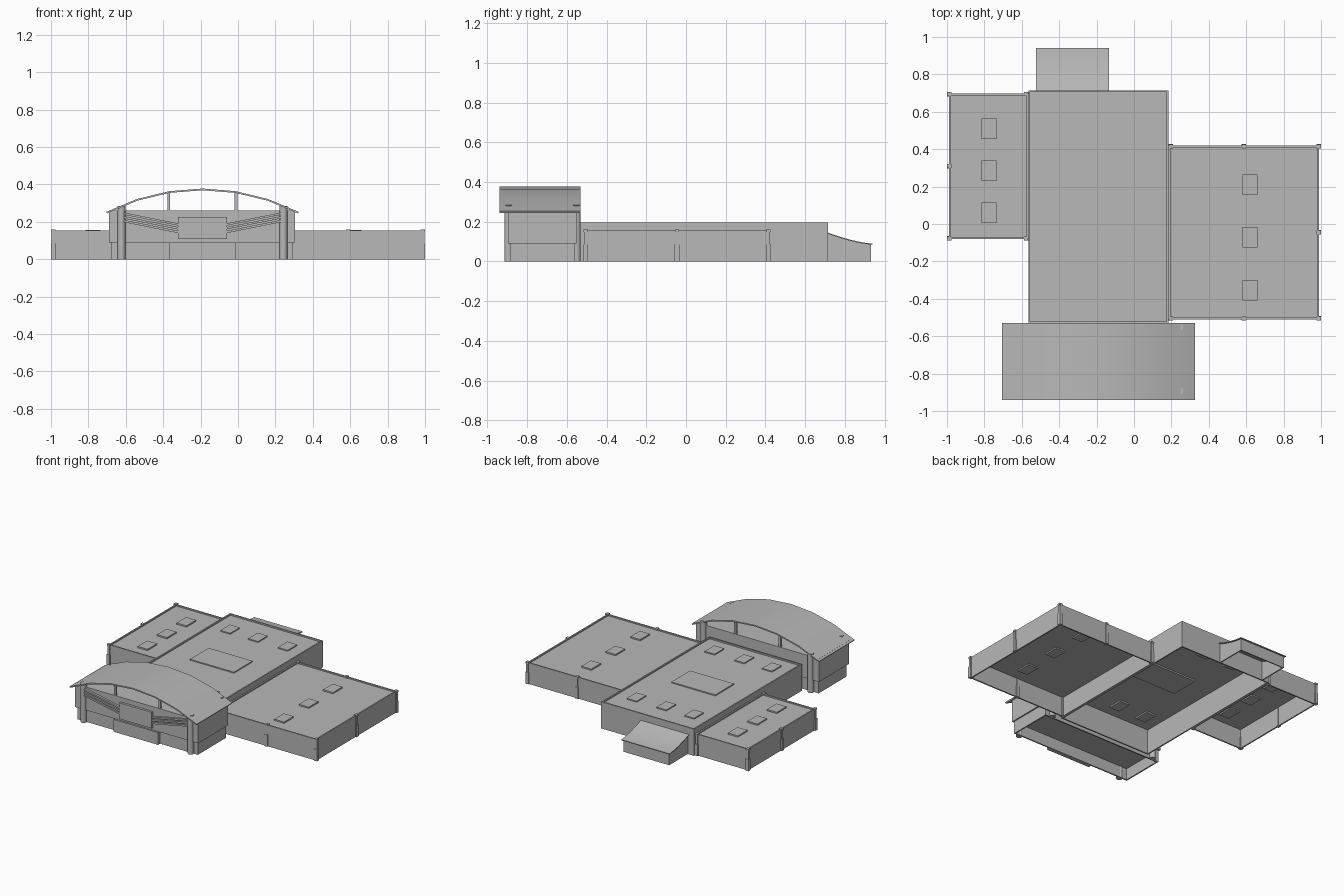
import bpy, bmesh, math
from mathutils import Matrix, Vector

old = bpy.data.objects.get("Cube")
if old:
    bpy.data.objects.remove(old, do_unlink=True)

GREY = (0.48, 0.48, 0.48, 1)
mat = bpy.data.materials.new("plain grey")
mat.use_nodes = True
mat.diffuse_color = GREY
mat.node_tree.nodes["Principled BSDF"].inputs["Base Color"].default_value = GREY


def finish(name, bm, smooth=False):
    bmesh.ops.recalc_face_normals(bm, faces=bm.faces)
    mesh = bpy.data.meshes.new(name)
    bm.to_mesh(mesh)
    bm.free()
    mesh.materials.append(mat)
    ob = bpy.data.objects.new(name, mesh)
    bpy.context.collection.objects.link(ob)
    if smooth:
        bpy.ops.object.select_all(action='DESELECT')
        ob.select_set(True)
        bpy.context.view_layer.objects.active = ob
        bpy.ops.object.shade_smooth_by_angle(angle=math.radians(30))
    return ob


def add_box(bm, x, y, z):
    """Add a box from three (low, high) ranges."""
    spans = (x, y, z)
    mid = Vector([(a + b) / 2 for a, b in spans])
    size = Vector([b - a for a, b in spans])
    bmesh.ops.create_cube(bm, size=1, matrix=Matrix.Translation(mid) @ Matrix.Diagonal(size).to_4x4())


def boxes(name, *items):
    bm = bmesh.new()
    for item in items:
        add_box(bm, *item)
    return finish(name, bm)


def hollow(name, x, y, z, roof, t=0.01):
    """Four walls round a roof deck, open underneath."""
    (x0, x1), (y0, y1) = x, y
    inner = (y0 + t, y1 - t)
    boxes(name, (x, (y0, y0 + t), z), (x, (y1 - t, y1), z),
          ((x0, x0 + t), inner, z), ((x1 - t, x1), inner, z),
          ((x0 + t, x1 - t), inner, (roof - 0.005, roof)))


def around(cx, cy, w, d, z):
    return ((cx - w / 2, cx + w / 2), (cy - d / 2, cy + d / 2), z)


def prism(name, outline, axis, low, high, smooth=False):
    """Extrude an outline along x or y; the outline holds the other axis and z."""
    bm = bmesh.new()
    point = (lambda p: (low, p[0], p[1])) if axis == 'x' else (lambda p: (p[0], low, p[1]))
    face = bm.faces.new([bm.verts.new(point(p)) for p in outline])
    out = bmesh.ops.extrude_face_region(bm, geom=[face])
    move = (high - low, 0, 0) if axis == 'x' else (0, high - low, 0)
    bmesh.ops.translate(bm, vec=move, verts=[v for v in out["geom"] if isinstance(v, bmesh.types.BMVert)])
    return finish(name, bm, smooth)


MID = -0.19  # centre line of the hall and the front block

# Main hall and its two wings
hollow("main_hall", (-0.565, 0.185), (-0.53, 0.715), (0, 0.195), 0.185)
hollow("left_wing", (0.185, 0.99), (-0.51, 0.42), (0, 0.155), 0.146)
hollow("right_wing", (-0.99, -0.565), (-0.08, 0.697), (0, 0.155), 0.146)

# Wing posts: a slim shaft with a cap and a broader foot
def posts(name, places):
    parts = []
    for px, py in places:
        parts += [around(px, py, 0.018, 0.018, (0, 0.15)),
                  around(px, py, 0.022, 0.022, (0.148, 0.16)),
                  around(px, py, 0.024, 0.024, (0, 0.085))]
    boxes(name, *parts)

posts("left_wing_posts", [(x, y) for x in (0.197, 0.588, 0.988) for y in (-0.505, 0.415)] + [(0.988, -0.045)])
posts("right_wing_posts", [(x, y) for x in (-0.988, -0.577) for y in (-0.077, 0.695)] + [(-0.988, 0.31)])

# Skylights
boxes("hall_skylights", *[around(x, y, 0.08, 0.11, (0.17, 0.193))
                          for x in (-0.425, -0.2, 0.04) for y in (-0.385, 0.515)])
boxes("hall_large_skylight", ((-0.37, -0.015), (-0.025, 0.19), (0.17, 0.193)))
boxes("left_wing_skylights", *[around(0.62, y, 0.08, 0.11, (0.132, 0.156)) for y in (-0.355, -0.07, 0.21)])
boxes("right_wing_skylights", *[around(-0.775, y, 0.08, 0.11, (0.132, 0.156)) for y in (0.06, 0.285, 0.51)])

# Rear porch with a sweeping roof
curve = [(0.715 + 0.225 * i / 6, 0.09 + 0.055 * (1 - i / 6) ** 1.5) for i in range(7)]
prism("porch_roof", curve + [(y, z - 0.006) for y, z in reversed(curve)], 'x', -0.525, -0.135, True)
wall = [(0.715, 0)] + [(min(y, 0.93), z - 0.004) for y, z in curve] + [(0.93, 0)]
for side, x in (("right", -0.515), ("left", -0.153)):
    prism("porch_" + side + "_wall", wall, 'x', x, x + 0.008)
boxes("porch_end_wall", ((-0.515, -0.145), (0.922, 0.93), (0, 0.088)))

# Front block: inset base, wider upper storey, entrance and sign panel
hollow("front_block_base", (-0.68, 0.295), (-0.885, -0.56), (0, 0.09), 0.088)
hollow("front_block_upper", (-0.69, 0.305), (-0.895, -0.55), (0.09, 0.26), 0.258)
boxes("entrance", ((-0.37, -0.01), (-0.908, -0.88), (0, 0.09)))
boxes("front_panel", ((-0.32, -0.06), (-0.912, -0.89), (0.108, 0.226)))

# Sloping bars, mirrored about the centre line
for i in range(3):
    top = 0.25 - 0.02 * i
    for side, s in (("left", 1), ("right", -1)):
        bar = [(MID + s * 0.42, top), (MID + s * 0.12, top - 0.06),
               (MID + s * 0.12, top - 0.072), (MID + s * 0.42, top - 0.012)]
        prism(side + "_bar_" + str(i + 1), bar, 'y', -0.91, -0.88)

# Round columns and slim roof struts
bm = bmesh.new()
for x in (MID - 0.433, MID + 0.433):
    for y in (-0.893, -0.551):
        bmesh.ops.create_cone(bm, cap_ends=True, segments=16, radius1=0.021, radius2=0.021,
                              depth=0.285, matrix=Matrix.Translation((x, y, 0.1425)))
finish("columns", bm, True)
boxes("roof_struts", *[around(MID + s * 0.18, y, 0.015, 0.015, (0.25, 0.358))
                       for s in (-1, 1) for y in (-0.885, -0.56)])

# Arched canopy
half, rise = 0.515, 0.125
radius = (half ** 2 + rise ** 2) / (2 * rise)
sweep = math.asin(half / radius)

def arc(r):
    return [(MID + r * math.sin(sweep * (i / 3 - 1)),
             0.378 - radius + r * math.cos(sweep * (i / 3 - 1))) for i in range(7)]

prism("canopy", arc(radius) + arc(radius - 0.009)[::-1], 'y', -0.94, -0.53, True)
